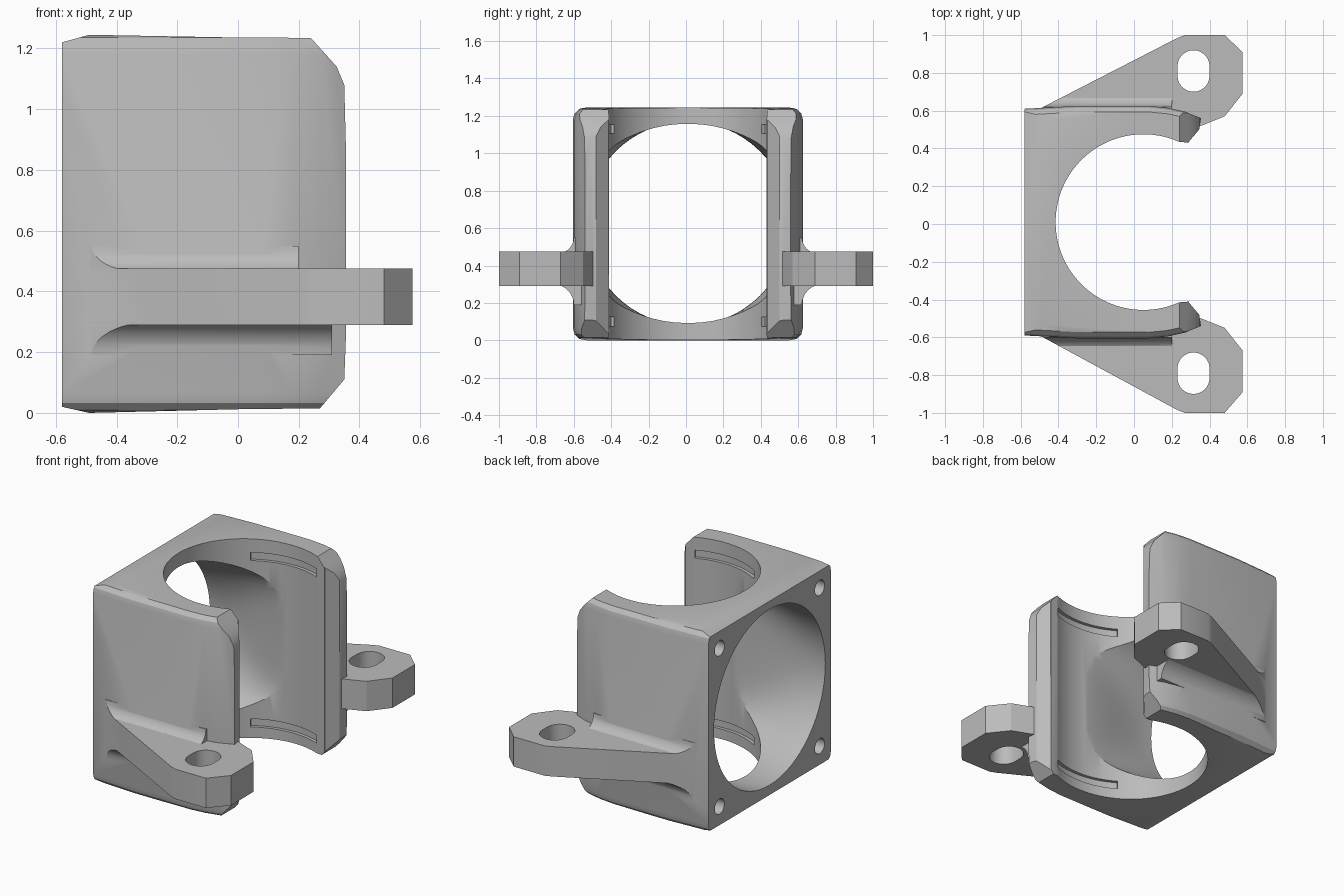
import bpy, bmesh
from math import sin, cos, pi, radians

cube = bpy.data.objects.get("Cube")
if cube:
    bpy.data.objects.remove(cube, do_unlink=True)

CY, CZ = 0.01, 0.625      # centre of the duct
BX, BR = 0.05, 0.465      # axis and radius of the upright bore

grey = bpy.data.materials.new("plain_grey")
grey.use_nodes = True
grey.diffuse_color = (0.5, 0.5, 0.5, 1)
grey.node_tree.nodes["Principled BSDF"].inputs["Base Color"].default_value = (0.5, 0.5, 0.5, 1)


def loft(name, rings):
    """Solid through matching closed rings of points."""
    bm = bmesh.new()
    rows = [[bm.verts.new(p) for p in ring] for ring in rings]
    n = len(rows[0])
    for a, b in zip(rows, rows[1:]):
        for i in range(n):
            j = (i + 1) % n
            bm.faces.new((a[i], a[j], b[j], b[i]))
    bm.faces.new(rows[0])
    bm.faces.new(rows[-1])
    bmesh.ops.recalc_face_normals(bm, faces=bm.faces)
    mesh = bpy.data.meshes.new(name)
    bm.to_mesh(mesh)
    bm.free()
    mesh.materials.append(grey)
    ob = bpy.data.objects.new(name, mesh)
    bpy.context.collection.objects.link(ob)
    return ob


def prism(name, outline, axis, lo, hi):
    """Extrude a 2D outline along one axis."""
    def put(p, d):
        q = list(p)
        q.insert("xyz".index(axis), d)
        return q
    return loft(name, [[put(p, d) for p in outline] for d in (lo, hi)])


def combine(target, tool, operation):
    mod = target.modifiers.new(operation, "BOOLEAN")
    mod.operation, mod.solver, mod.object = operation, "EXACT", tool
    bpy.context.view_layer.objects.active = target
    bpy.ops.object.modifier_apply(modifier=mod.name)
    bpy.data.objects.remove(tool, do_unlink=True)


def arc(cx, cy, r, a, b, n):
    return [(cx + r * cos(radians(a + (b - a) * i / n)),
             cy + r * sin(radians(a + (b - a) * i / n))) for i in range(n + 1)]


# Housing block: plan outline with softened top and bottom edges
half = [(-0.58, 0.60), (-0.3, 0.615), (0.08, 0.615), (0.18, 0.605), (0.27, 0.585),
        (0.355, 0.55), (0.345, 0.49), (0.29, 0.425)]
plan = [(x, CY + y) for x, y in half] + [(x, CY - y) for x, y in reversed(half)]
body = prism("fan_bracket", plan, "z", 0, 1.245)
bm = bmesh.new()
bm.from_mesh(body.data)
rim = [e for e in bm.edges
       if abs(e.verts[0].co.z - e.verts[1].co.z) < 0.01
       and abs(e.verts[0].co.x - e.verts[1].co.x) > 0.001]
bmesh.ops.bevel(bm, geom=rim, offset=0.065, segments=3, affect="EDGES", profile=0.5)
bm.to_mesh(body.data)
bm.free()

# Side silhouette with clipped arm corners
side = [(-0.58, 0.02), (-0.49, 0), (0.0, 0.012), (0.27, 0.015), (0.35, 0.11), (0.365, 0.5),
        (0.35, 1.08), (0.325, 1.14), (0.24, 1.235), (0.0, 1.236), (-0.49, 1.245), (-0.58, 1.22)]
combine(body, prism("side_clip", side, "y", -0.8, 0.8), "INTERSECT")

# Mounting ears with concave fillets where they meet the walls
for s, tip in ((1, 0.99), (-1, 1.01)):
    ear_plan = [(-0.5, 0.60), (0.23, tip - 0.015), (0.27, tip), (0.48, tip), (0.575, 0.9),
                (0.575, 0.68), (0.48, 0.56), (0.33, 0.5), (0.2, 0.5), (-0.45, 0.52)]
    ear_plan = [(x, CY + s * y) for x, y in ear_plan]
    ear = prism("ear", ear_plan, "z", 0.29, 0.475)
    for z, r, up, end in ((0.465, 0.085, 1, 0.2), (0.3, 0.11, -1, 0.31)):
        curve = arc(0.61 + r, z + up * r, r, 180, 180 + up * 90, 8)
        section = [(CY + s * y, w) for y, w in curve + [(0.55, z), (0.55, z + up * r)]]
        fillet = prism("fillet", section, "x", -0.6, end)
        combine(fillet, prism("fillet_clip", ear_plan, "z", 0.1, 0.7), "INTERSECT")
        combine(ear, fillet, "UNION")
    combine(body, ear, "UNION")
    # Slotted bolt hole
    slot = arc(0.315, 0.825, 0.085, 0, 180, 12) + arc(0.315, 0.775, 0.085, 180, 360, 12)
    slot = [(x, CY + s * y) for x, y in slot]
    combine(body, prism("bolt_slot", slot, "z", 0.2, 0.6), "DIFFERENCE")

# Upright bore, open towards the arms
bore = arc(BX, CY, BR, 66, 294, 64) + [(0.3, CY - 0.42), (0.7, CY - 0.42),
                                       (0.7, CY + 0.42), (0.3, CY + 0.42)]
combine(body, prism("bore", bore, "z", -0.2, 1.5), "DIFFERENCE")

# Round fan duct blending into the bore
rings = []
for i in range(13):
    t = i / 12
    ease = t * t * (3 - 2 * t)
    w, h, power = 0.545 - 0.085 * ease, 0.545 - 0.06 * ease, 1 - 0.6 * ease
    ring = []
    for k in range(64):
        c, d = cos(2 * pi * k / 64), sin(2 * pi * k / 64)
        ring.append((-0.6 + 0.63 * t,
                     CY + w * abs(c) ** power * (1 if c > 0 else -1),
                     CZ + h * abs(d) ** power * (1 if d > 0 else -1)))
    rings.append(ring)
combine(body, loft("duct", rings), "DIFFERENCE")

# Four screw holes in the fan face
for sy in (-1, 1):
    for sz in (-1, 1):
        hole = arc(CY + sy * 0.49, CZ + sz * 0.49, 0.047, 0, 345, 23)
        combine(body, prism("screw_hole", hole, "x", -0.7, -0.3), "DIFFERENCE")

# Shallow retaining grooves inside both arms, top and bottom
for start in (67, 238):
    for z in (0.075, 1.105):
        groove = arc(BX, CY, BR + 0.02, start, start + 55, 16) + arc(BX, CY, BR - 0.03, start + 55, start, 16)
        combine(body, prism("groove", groove, "z", z, z + 0.05), "DIFFERENCE")

bpy.ops.object.select_all(action="DESELECT")
body.select_set(True)
bpy.context.view_layer.objects.active = body
bpy.ops.object.shade_smooth_by_angle(angle=radians(28))
